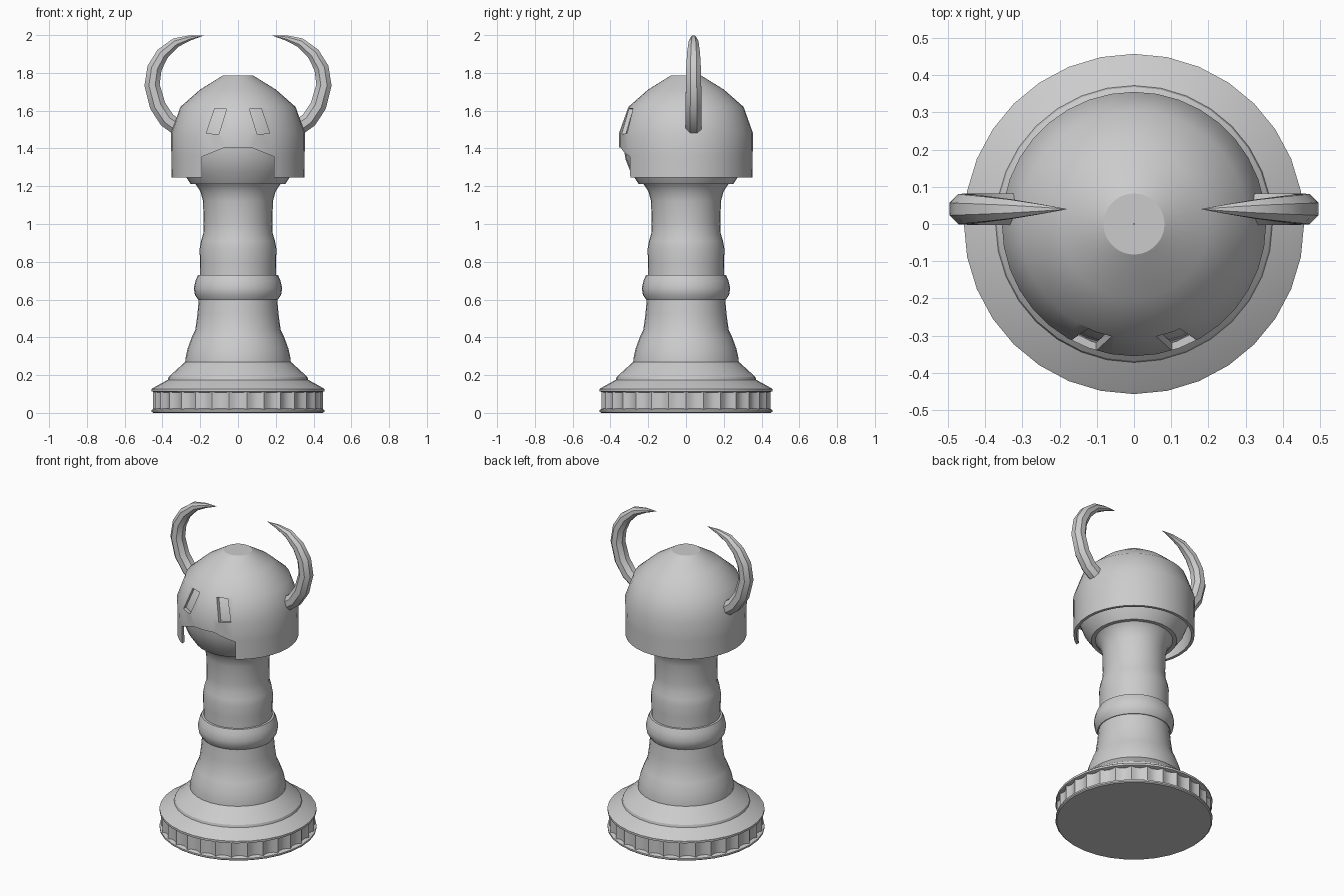
import bpy, bmesh
from math import sin, cos, pi, sqrt
from mathutils import Vector

if "Cube" in bpy.data.objects:
    bpy.data.objects.remove(bpy.data.objects["Cube"])


def finish(name, bm, smooth=True):
    bmesh.ops.remove_doubles(bm, verts=bm.verts, dist=1e-5)
    bmesh.ops.recalc_face_normals(bm, faces=bm.faces)
    me = bpy.data.meshes.new(name)
    bm.to_mesh(me)
    bm.free()
    ob = bpy.data.objects.new(name, me)
    bpy.context.collection.objects.link(ob)
    if smooth:
        shade(ob)
    return ob


def shade(ob):
    bpy.ops.object.select_all(action='DESELECT')
    ob.select_set(True)
    bpy.context.view_layer.objects.active = ob
    bpy.ops.object.shade_smooth_by_angle(angle=0.55)


def loft(bm, rings):
    loops = [[bm.verts.new(p) for p in ring] for ring in rings]
    n = len(loops[0])
    for a, b in zip(loops, loops[1:]):
        for i in range(n):
            j = (i + 1) % n
            bm.faces.new((a[i], a[j], b[j], b[i]))
    return loops


def lathe(name, profile, n=32, wave=lambda i: 0.0, closed=False):
    """Revolve (radius, z) points; open profiles are capped at both ends."""
    bm = bmesh.new()
    pts = profile + profile[:1] if closed else profile
    rings = [[((r + wave(i)) * cos(2 * pi * i / n), (r + wave(i)) * sin(2 * pi * i / n), z)
              for i in range(n)] for r, z in pts]
    loops = loft(bm, rings)
    if not closed:
        bm.faces.new(loops[0])
        bm.faces.new(loops[-1])
    return finish(name, bm)


def prism(name, outline, y0, y1):
    bm = bmesh.new()
    loops = loft(bm, [[(x, y, z) for x, z in outline] for y in (y0, y1)])
    bm.faces.new(loops[0])
    bm.faces.new(loops[1])
    ob = finish(name, bm, False)
    ob.hide_render = True
    return ob


# Base: two thin rims around a fluted drum, then stepped slopes
lathe("base_lower_rim", [(0.45, 0), (0.457, 0.006), (0.457, 0.016), (0.44, 0.024)], 32)
lathe("base_fluted_drum", [(0.449, 0.015), (0.449, 0.115)], 30 * 6,
      lambda i: -0.017 * sin(pi * (i % 6) / 6))
lathe("base_upper", [(0.44, 0.108), (0.457, 0.114), (0.457, 0.127), (0.45, 0.132),
                     (0.372, 0.175), (0.368, 0.19), (0.282, 0.268), (0.27, 0.27)])

# Column with collar and flared neck
lathe("column", [(0.28, 0.262), (0.278, 0.29), (0.267, 0.34), (0.245, 0.40), (0.226, 0.44),
                 (0.215, 0.52), (0.207, 0.61), (0.2, 0.73), (0.202, 0.80), (0.203, 0.87),
                 (0.196, 0.91), (0.184, 0.95), (0.182, 1.0), (0.185, 1.12), (0.198, 1.17),
                 (0.22, 1.205), (0.262, 1.245), (0.25, 1.26)])
lathe("collar", [(0.19, 0.598), (0.212, 0.6), (0.228, 0.625), (0.234, 0.66),
                 (0.225, 0.70), (0.212, 0.73), (0.19, 0.732)])

# Round head inside the helmet
R, CZ = 0.332, 1.43
lathe("head", [(R * sin(a), CZ - R * cos(a)) for a in
               [0.85 + k * (pi - 0.02 - 0.85) / 10 for k in range(11)]])

# Helmet shell with face and eye openings
helmet = lathe("helmet", [(0.352, 1.245), (0.353, 1.36), (0.355, 1.48), (0.305, 1.62),
                          (0.2, 1.712), (0.082, 1.785), (0.001, 1.785),
                          (0.001, 1.767), (0.078, 1.767), (0.188, 1.697),
                          (0.288, 1.608), (0.335, 1.476), (0.334, 1.245)], 36, closed=True)
eye = [(0.06, 1.61), (0.123, 1.612), (0.168, 1.48), (0.102, 1.475)]
mouth = [(-0.19, 1.2), (0.19, 1.2), (0.19, 1.357), (0.07, 1.405), (-0.07, 1.405), (-0.19, 1.357)]
cutters = [prism("mouth_cutter", mouth, -0.5, -0.1)]
cutters += [prism("eye_cutter", [(s * x, z) for x, z in eye], -0.5, -0.15) for s in (1, -1)]
for c in cutters:
    mod = helmet.modifiers.new("opening", 'BOOLEAN')
    mod.operation = 'DIFFERENCE'
    mod.solver = 'EXACT'
    mod.object = c
    bpy.context.view_layer.objects.active = helmet
    bpy.ops.object.modifier_apply(modifier=mod.name)
    bpy.data.objects.remove(c)
shade(helmet)

# Curved horns, one per side: (x, z, radius) along the path
path = [(0.325, 1.515, 0.046), (0.375, 1.55, 0.046), (0.425, 1.625, 0.046), (0.455, 1.735, 0.044),
        (0.442, 1.825, 0.042), (0.40, 1.90, 0.037), (0.33, 1.96, 0.028),
        (0.255, 1.985, 0.015), (0.182, 1.998, 0.001)]
for side, s in (("right", 1), ("left", -1)):
    rings = []
    for k, (x, z, r) in enumerate(path):
        p, q = path[max(k - 1, 0)], path[min(k + 1, len(path) - 1)]
        t = Vector((q[0] - p[0], 0, q[1] - p[1])).normalized()
        nrm = Vector((t.z, 0, -t.x))
        ring = []
        for i in range(8):
            a = 2 * pi * (i + 0.5) / 8
            v = Vector((x, 0.04, z)) + nrm * r * cos(a) + Vector((0, r * sin(a), 0))
            ring.append((s * v.x, v.y, v.z))
        rings.append(ring)
    bm = bmesh.new()
    loops = loft(bm, rings)
    bm.faces.new(loops[0])
    bm.faces.new(loops[-1])
    finish(side + "_horn", bm)
